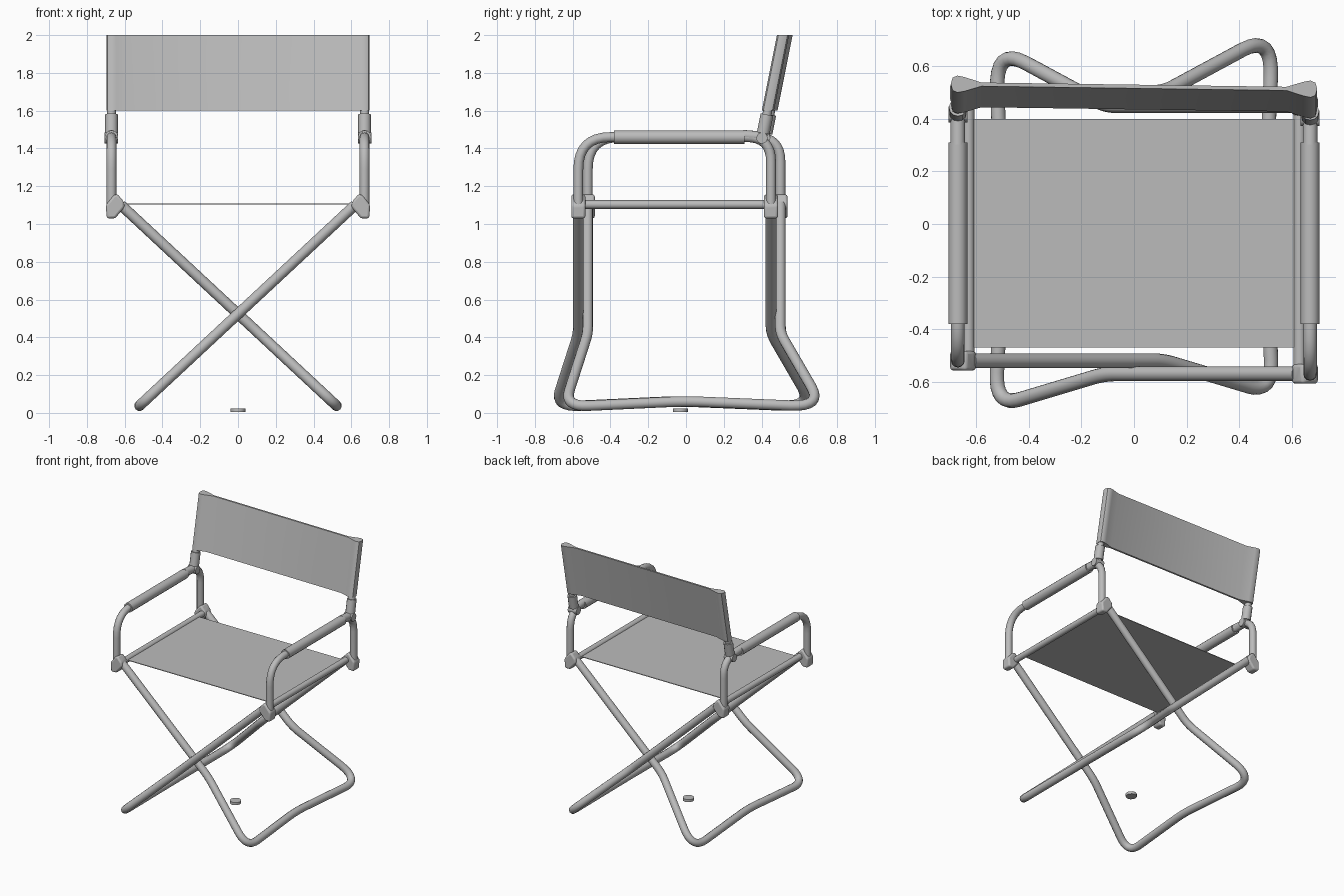
import bpy, bmesh, math
from mathutils import Vector

if "Cube" in bpy.data.objects:
    bpy.data.objects.remove(bpy.data.objects["Cube"])

gray = bpy.data.materials.new("plain_gray")
gray.use_nodes = True
gray.diffuse_color = (0.5, 0.5, 0.5, 1)
gray.node_tree.nodes["Principled BSDF"].inputs["Base Color"].default_value = (0.5, 0.5, 0.5, 1)


def select(ob):
    bpy.ops.object.select_all(action='DESELECT')
    ob.select_set(True)
    bpy.context.view_layer.objects.active = ob


def rounded(points, trims, steps=8):
    """Replace each inner corner of a polyline by a smooth bend."""
    pts = [Vector(p) for p in points]
    out = [pts[0]]
    for a, b, c, t in zip(pts, pts[1:], pts[2:], trims):
        p = b + (a - b).normalized() * t
        q = b + (c - b).normalized() * t
        for i in range(steps + 1):
            u = i / steps
            out.append(p * (1 - u) ** 2 + b * 2 * u * (1 - u) + q * u * u)
    return out + [pts[-1]]


def tube(name, pts, radius):
    cu = bpy.data.curves.new(name, 'CURVE')
    cu.dimensions = '3D'
    cu.bevel_depth = radius
    cu.bevel_resolution = 4
    cu.use_fill_caps = True
    sp = cu.splines.new('POLY')
    sp.points.add(len(pts) - 1)
    for p, co in zip(sp.points, pts):
        p.co = (*co, 1)
    ob = bpy.data.objects.new(name, cu)
    bpy.context.collection.objects.link(ob)
    select(ob)
    bpy.ops.object.convert(target='MESH')
    ob = bpy.context.object
    ob.data.materials.clear()
    ob.data.materials.append(gray)
    bpy.ops.object.shade_smooth_by_angle(angle=math.radians(40))
    return ob


def prism(name, outline, offset, bevel=0.0):
    """Extrude a flat outline along an offset vector."""
    bm = bmesh.new()
    face = bm.faces.new([bm.verts.new(p) for p in outline])
    new = bmesh.ops.extrude_face_region(bm, geom=[face])["geom"]
    bmesh.ops.translate(bm, vec=offset, verts=[v for v in new if isinstance(v, bmesh.types.BMVert)])
    bmesh.ops.recalc_face_normals(bm, faces=bm.faces)
    me = bpy.data.meshes.new(name)
    bm.to_mesh(me)
    bm.free()
    me.materials.append(gray)
    ob = bpy.data.objects.new(name, me)
    bpy.context.collection.objects.link(ob)
    if bevel:
        mod = ob.modifiers.new("soft_edges", 'BEVEL')
        mod.width, mod.segments = bevel, 3
    select(ob)
    bpy.ops.object.shade_smooth_by_angle(angle=math.radians(35))
    return ob


# the two halves of the folding frame are offset in depth
for side, s, dy in (("left", 1, -0.05), ("right", -1, 0.0)):
    front, back = -0.52 + dy, 0.50 + dy

    # bent leg loop, running from the seat down to the opposite side
    def on_plane(y, z):
        return (s * (-0.53 + (z - 0.03) * 1.074), y + dy, z)
    loop = [(0.50, 1.10), (0.50, 0.42), (0.725, 0.032), (0.0, 0.062),
            (-0.645, 0.032), (-0.52, 0.42), (-0.52, 1.10)]
    tube(side + "_leg_loop", rounded([on_plane(*p) for p in loop],
                                     [0.06, 0.17, 0.1, 0.13, 0.06]), 0.028)

    # arm frame and padded arm sleeve
    x = s * 0.67
    arm = [(x, front, 1.06), (x, front, 1.46), (x, back, 1.46), (x, back, 1.06)]
    tube(side + "_arm_frame", rounded(arm, [0.17, 0.13]), 0.026)
    tube(side + "_arm_sleeve", [(x, -0.38, 1.46), (x, 0.31, 1.46)], 0.036)

    # seat rail
    tube(side + "_seat_rail", [(s * 0.63, front, 1.103), (s * 0.63, back, 1.103)], 0.023)

    # corner brackets joining leg, rail and arm
    shape = [(0.695, 1.03), (0.65, 1.03), (0.60, 1.09), (0.605, 1.12),
             (0.64, 1.16), (0.66, 1.15), (0.70, 1.10)]
    for end, y in (("front", front), ("back", back)):
        prism(f"{side}_{end}_bracket", [(s * px, y - 0.037, pz) for px, pz in shape],
              (0, 0.074, 0), 0.012)

    # back pole with its socket and hinge
    py = 0.437 + dy * 0.3
    base = Vector((x, py - 0.015, 1.47))
    top = Vector((x, py + 0.088, 1.99))
    tube(side + "_back_pole", [base, top], 0.024)
    tube(side + "_pole_socket", [base.lerp(top, 0.02), base.lerp(top, 0.21)], 0.034)
    tube(side + "_hinge", [(x - 0.036, py - 0.02, 1.455), (x + 0.036, py - 0.02, 1.455)], 0.03)
    tube(side + "_hinge_arm", [(x, 0.30, 1.47), (x, py - 0.01, 1.46)], 0.028)

# pivots where the legs cross
for end, y in (("front", -0.545), ("back", 0.475)):
    tube(end + "_pivot", [(0, y - 0.04, 0.526), (0, y + 0.04, 0.526)], 0.014)

# seat cloth
prism("seat_cloth", [(-0.64, -0.47, 1.104), (0.64, -0.47, 1.104),
                     (0.64, 0.40, 1.104), (-0.64, 0.40, 1.104)], (0, 0, 0.005))

# back cloth: thin middle, pockets round the poles, leaning backwards
half = [(0.58, 0.007), (0.645, 0.027), (0.672, 0.032), (0.69, 0.024), (0.697, 0.0)]
quarter = half + [(px, -d) for px, d in half[-2::-1]]
ring = quarter + [(-px, -d) for px, d in quarter]
prism("back_cloth", [(px, 0.443 - px * 0.014 + d, 1.60) for px, d in ring], (0, 0.08, 0.40))

# small floor disc
tube("floor_disc", [(0, -0.03, 0.004), (0, -0.03, 0.024)], 0.04)
